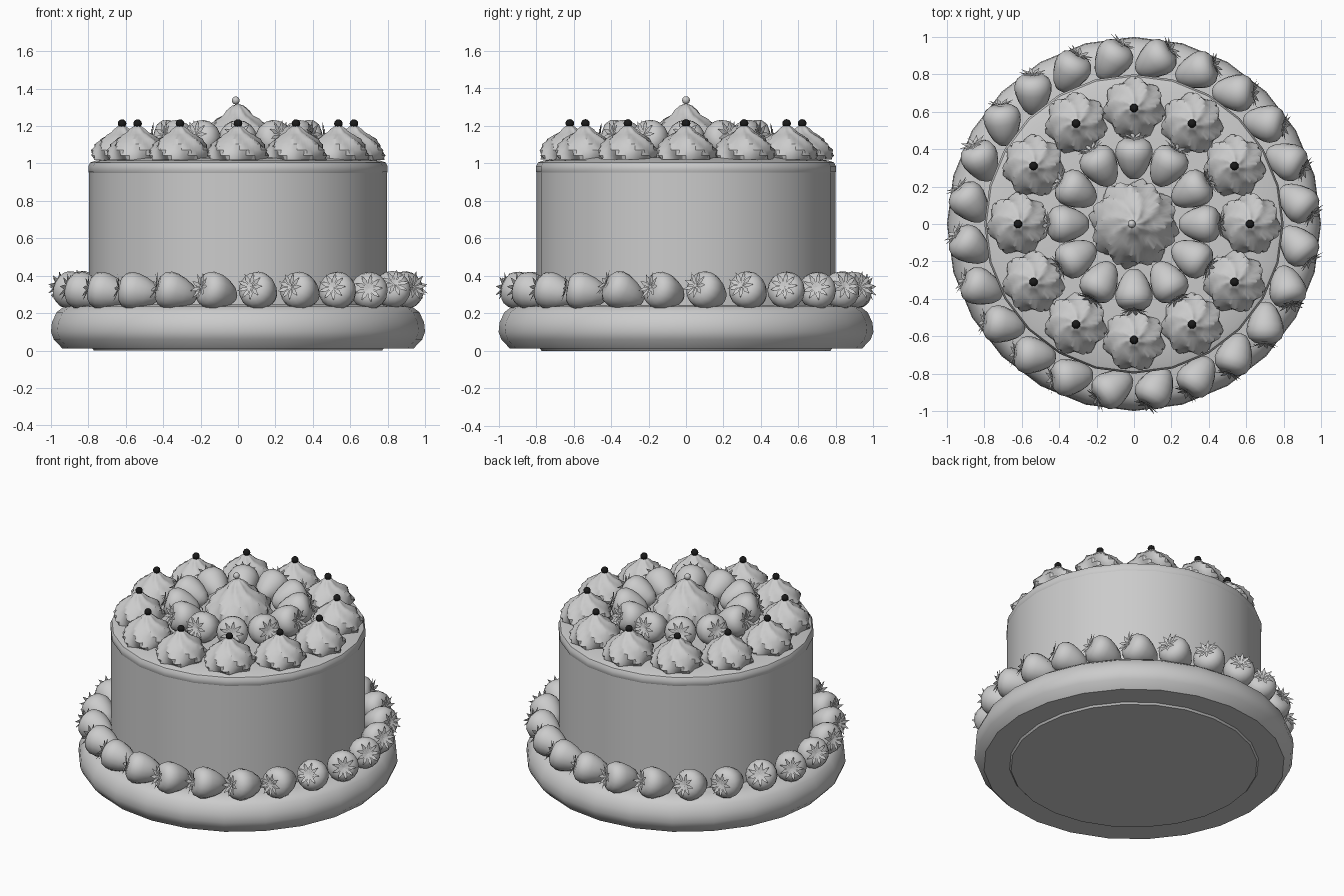
import bpy, bmesh, math, random
from math import sin, cos, pi, radians
from mathutils import Vector, Matrix

random.seed(4)
cube = bpy.data.objects.get("Cube")
if cube:
    bpy.data.objects.remove(cube, do_unlink=True)


def material(name, rgb):
    m = bpy.data.materials.new(name)
    m.use_nodes = True
    m.diffuse_color = (*rgb, 1)
    m.node_tree.nodes["Principled BSDF"].inputs["Base Color"].default_value = (*rgb, 1)
    return m


GREY = material("pale grey", (0.6, 0.6, 0.6))
BLACK = material("black", (0.01, 0.01, 0.01))


def make_mesh(name, bm, mat, angle=40):
    bmesh.ops.recalc_face_normals(bm, faces=bm.faces)
    for e in bm.edges:
        e.smooth = len(e.link_faces) != 2 or e.calc_face_angle(0) < radians(angle)
    for f in bm.faces:
        f.smooth = True
    me = bpy.data.meshes.new(name)
    bm.to_mesh(me)
    bm.free()
    me.materials.append(mat)
    return me


def place(name, me, matrix=Matrix()):
    ob = bpy.data.objects.new(name, me)
    bpy.context.scene.collection.objects.link(ob)
    ob.matrix_world = matrix
    return ob


def lathe(profile, seg, shape=None):
    """Revolve (radius, z) points; zero radius closes an end, shape bends rings."""
    bm = bmesh.new()
    rings = []
    for r, z in profile:
        if r == 0:
            rings.append([bm.verts.new((0, 0, z))])
            continue
        ring = []
        for i in range(seg):
            a = 2 * pi * i / seg
            k = shape(a, z) if shape else 1
            ring.append(bm.verts.new((r * k * cos(a), r * k * sin(a), z)))
        rings.append(ring)
    for lo, hi in zip(rings, rings[1:]):
        for i in range(seg):
            j = (i + 1) % seg
            quad = [lo[i % len(lo)], lo[j % len(lo)], hi[j % len(hi)], hi[i % len(hi)]]
            bm.faces.new(list(dict.fromkeys(quad)))
    return bm


# Wide base tier with rounded rim
base = [(0, 0), (0.77, 0), (0.78, 0.012), (0.94, 0.012), (0.985, 0.06), (1, 0.1),
        (0.995, 0.15), (0.97, 0.205), (0.93, 0.235), (0.87, 0.245), (0, 0.245)]
place("base_tier", make_mesh("base_tier", lathe(base, 24), GREY))

# Tall upper tier and its icing cap
body = [(0, 0.2), (0.797, 0.2), (0.797, 0.97), (0, 0.97)]
place("upper_tier", make_mesh("upper_tier", lathe(body, 24), GREY))
cap = [(0, 0.94), (0.79, 0.94), (0.8, 0.955), (0.8, 0.985), (0.79, 1.005),
       (0.76, 1.015), (0.66, 1.03), (0.45, 1.04), (0, 1.045)]
place("icing_cap", make_mesh("icing_cap", lathe(cap, 24), GREY))


# Piped cream swirls: ridged, twisted cones
def swirl(name, radius, height, lobes, twist):
    outline = [(0.93, 0), (1, 0.12), (0.97, 0.28), (0.86, 0.45), (0.7, 0.6), (0.5, 0.72),
               (0.34, 0.8), (0.26, 0.88), (0.14, 0.96), (0, 1)]
    pts = [(r * radius, z * height) for r, z in outline]

    def ridges(a, z):
        return 1 - 0.17 * abs(sin(lobes * (a + twist * z / height) / 2))
    return make_mesh(name, lathe(pts, lobes * 8, ridges), GREY, 30)


def ball(name, radius, mat):
    bm = bmesh.new()
    bmesh.ops.create_uvsphere(bm, u_segments=12, v_segments=8, radius=radius)
    return make_mesh(name, bm, mat)


small_swirl = swirl("cream_swirl", 0.175, 0.185, 7, 1.3)
bead = ball("dark_bead", 0.023, BLACK)
for i in range(12):
    a = i * pi / 6
    spot = Matrix.Translation((0.62 * cos(a), 0.62 * sin(a), 1.02))
    place("cream_swirl", small_swirl, spot @ Matrix.Rotation(a * 1.7, 4, "Z"))
    place("dark_bead", bead, spot @ Matrix.Translation((0, 0, 0.193)))
place("centre_swirl", swirl("centre_swirl", 0.25, 0.3, 8, 1.5),
      Matrix.Translation((0, 0, 1.02)))
place("centre_bead", ball("centre_bead", 0.021, GREY), Matrix.Translation((-0.012, 0, 1.337)))

# Strawberry: egg-shaped fruit along z with the leaves at the top
fruit = make_mesh("strawberry", lathe(
    [(0, -0.125), (0.03, -0.117), (0.058, -0.09), (0.082, -0.045), (0.098, 0.005),
     (0.1, 0.04), (0.088, 0.073), (0.06, 0.094), (0.025, 0.097), (0, 0.093)], 16), GREY)
bm = bmesh.new()
for i in range(9):
    turn = Matrix.Rotation(2 * pi * i / 9, 3, "Z")
    leaf = [(0, 0, 0.1), (0.042, -0.012, 0.108), (0.078, 0, 0.118), (0.042, 0.012, 0.108)]
    bm.faces.new([bm.verts.new(turn @ Vector(p)) for p in leaf])
crown = make_mesh("strawberry_leaves", bm, GREY)


def strawberry(pos, direction):
    m = Matrix.Translation(pos) @ direction.to_track_quat("Z", "Y").to_matrix().to_4x4()
    place("strawberry", fruit, m)
    place("strawberry_leaves", crown, m)


# Ring of strawberries on the base, leaning sideways and outwards
for i in range(24):
    a = radians(7.5 + 15 * i)
    out, side = Vector((cos(a), sin(a), 0)), Vector((sin(a), -cos(a), 0))
    lean = out * random.uniform(0.4, 0.8) + side * random.uniform(0.5, 0.9)
    lean.z = random.uniform(0.15, 0.4)
    strawberry(out * 0.885 + Vector((0, 0, 0.315)), lean)

# Ring of strawberries around the centre swirl, leaves outwards
for i in range(12):
    a = i * pi / 6
    out = Vector((cos(a), sin(a), 0))
    strawberry(out * 0.36 + Vector((0, 0, 1.125)), out + Vector((0, 0, 0.3)))
